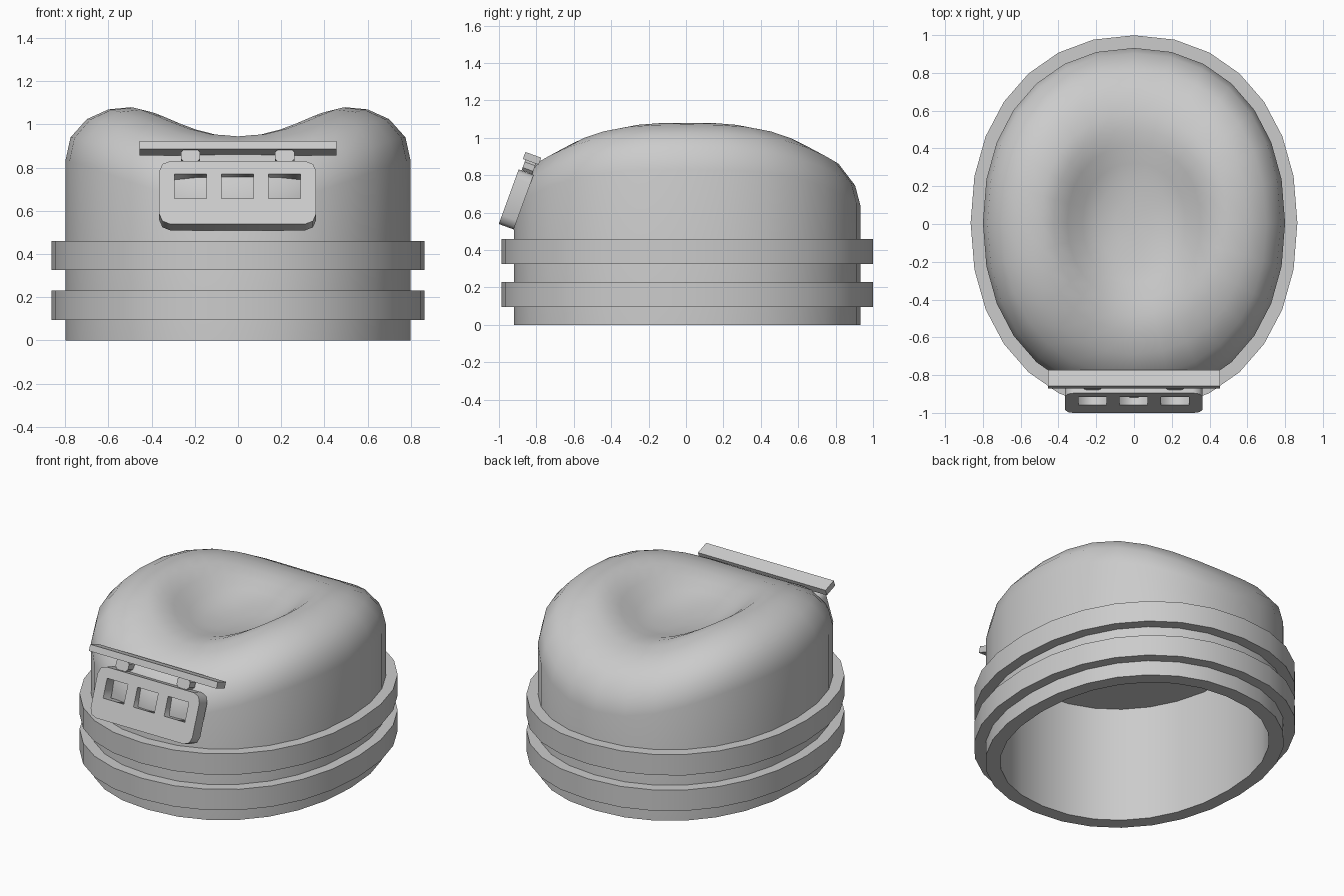
import bpy, bmesh, math
from mathutils import Vector

if "Cube" in bpy.data.objects:
    bpy.data.objects.remove(bpy.data.objects["Cube"])

SEGS = 28
POWER = 2 / 2.16      # slightly squared oval
TILT = math.radians(70)

grey = bpy.data.materials.new("light grey")
grey.diffuse_color = (0.6, 0.6, 0.6, 1)
grey.use_nodes = True
grey.node_tree.nodes["Principled BSDF"].inputs["Base Color"].default_value = grey.diffuse_color


def finish(obj, angle=None):
    obj.data.materials.clear()
    obj.data.materials.append(grey)
    bpy.ops.object.select_all(action='DESELECT')
    obj.select_set(True)
    bpy.context.view_layer.objects.active = obj
    if angle:
        bpy.ops.object.shade_smooth_by_angle(angle=math.radians(angle))
    return obj


def from_bmesh(name, bm):
    bmesh.ops.recalc_face_normals(bm, faces=bm.faces)
    mesh = bpy.data.meshes.new(name)
    bm.to_mesh(mesh)
    bm.free()
    obj = bpy.data.objects.new(name, mesh)
    bpy.context.collection.objects.link(obj)
    return obj


def soft(v):
    return math.copysign(abs(v) ** POWER, v) if abs(v) > 1e-6 else 0.0


def oval(bm, rx, ry, z_at):
    """Ring of vertices; z_at gives the height from the angle."""
    ring = []
    for i in range(SEGS):
        a = 2 * math.pi * i / SEGS
        ring.append(bm.verts.new((rx * soft(math.cos(a)),
                                  0.006 + ry * soft(math.sin(a)), z_at(a))))
    return ring


def bridge(bm, a, b):
    for i in range(SEGS):
        j = (i + 1) % SEGS
        bm.faces.new((a[i], a[j], b[j], b[i]))


# Dished shell: (scale, height at the sides, height at front and back)
PROFILE = [
    (1.0, 0.0, 0.0), (1.0, 0.83, 0.64), (0.97, 0.94, 0.745),
    (0.875, 1.025, 0.86), (0.75, 1.07, 0.92), (0.62, 1.08, 0.945),
    (0.53, 1.062, 0.945), (0.44, 1.01, 0.935), (0.34, 0.945, 0.915),
    (0.24, 0.905, 0.9), (0.12, 0.89, 0.892),
]
bm = bmesh.new()
rings = []
for s, side, end in PROFILE:
    def height(a, side=side, end=end):
        return side + (end - side) * abs(math.sin(a)) ** 3
    rings.append(oval(bm, 0.8 * s, 0.926 * s, height))
for a, b in zip(rings, rings[1:]):
    bridge(bm, a, b)
centre = bm.verts.new((0, 0.006, 0.887))
for i in range(SEGS):
    bm.faces.new((rings[-1][i], rings[-1][(i + 1) % SEGS], centre))
# Straight cavity with a flat ceiling
inner_low = oval(bm, 0.715, 0.838, lambda a: 0.0)
inner_top = oval(bm, 0.715, 0.838, lambda a: 0.75)
bridge(bm, rings[0], inner_low)
bridge(bm, inner_low, inner_top)
bm.faces.new(inner_top)
finish(from_bmesh("shell", bm), 50)

# Two raised bands around the base
for name, z0, z1 in (("lower_band", 0.095, 0.23), ("upper_band", 0.325, 0.46)):
    bm = bmesh.new()
    loops = [oval(bm, rx, ry, lambda a, z=z: z) for rx, ry, z in (
        (0.865, 0.993, z0), (0.865, 0.993, z1), (0.77, 0.896, z1), (0.77, 0.896, z0))]
    for k in range(4):
        bridge(bm, loops[k], loops[(k + 1) % 4])
    finish(from_bmesh(name, bm), 40)


# Tilted front plate with three windows
def rect(x0, x1, y0, y1, c=0.0):
    if not c:
        return [(x0, y0), (x1, y0), (x1, y1), (x0, y1)]
    pts = []
    for cx, cy, start in ((x1 - c, y0 + c, -90), (x1 - c, y1 - c, 0),
                          (x0 + c, y1 - c, 90), (x0 + c, y0 + c, 180)):
        for k in range(3):
            a = math.radians(start + 45 * k)
            pts.append((cx + c * math.cos(a), cy + c * math.sin(a)))
    return pts


curve = bpy.data.curves.new("front_plate", 'CURVE')
curve.dimensions = '2D'
curve.fill_mode = 'BOTH'
curve.extrude = 0.0425
outlines = [rect(-0.365, 0.362, -0.158, 0.152, 0.05)]
outlines += [rect(x - 0.074, x + 0.074, -0.032, 0.088) for x in (-0.22, -0.003, 0.216)]
for pts in outlines:
    spline = curve.splines.new('POLY')
    spline.points.add(len(pts) - 1)
    for p, (x, y) in zip(spline.points, pts):
        p.co = (x, y, 0, 1)
    spline.use_cyclic_u = True
plate = bpy.data.objects.new("front_plate", curve)
bpy.context.collection.objects.link(plate)
plate.location = (0, -0.907, 0.673)
plate.rotation_euler = (TILT, 0, 0)
bpy.ops.object.select_all(action='DESELECT')
bpy.context.view_layer.objects.active = plate
plate.select_set(True)
bpy.ops.object.convert(target='MESH')
finish(bpy.context.view_layer.objects.active)


# Bar above the plate and the two pegs that carry it
def tilted_box(name, loc, size, bevel=0.0):
    bm = bmesh.new()
    bmesh.ops.create_cube(bm, size=1)
    bmesh.ops.scale(bm, vec=Vector(size), verts=bm.verts)
    if bevel:
        edges = [e for e in bm.edges
                 if abs(e.verts[0].co.z - e.verts[1].co.z) > 1e-4]
        bmesh.ops.bevel(bm, geom=edges, offset=bevel, segments=1, affect='EDGES')
    obj = from_bmesh(name, bm)
    obj.location = loc
    obj.rotation_euler = (TILT, 0, 0)
    return finish(obj)


tilted_box("top_bar", (0, -0.823, 0.89), (0.912, 0.04, 0.09))
for name, x in (("left_peg", -0.22), ("right_peg", 0.217)):
    tilted_box(name, (x, -0.84, 0.846), (0.09, 0.064, 0.06), 0.016)
